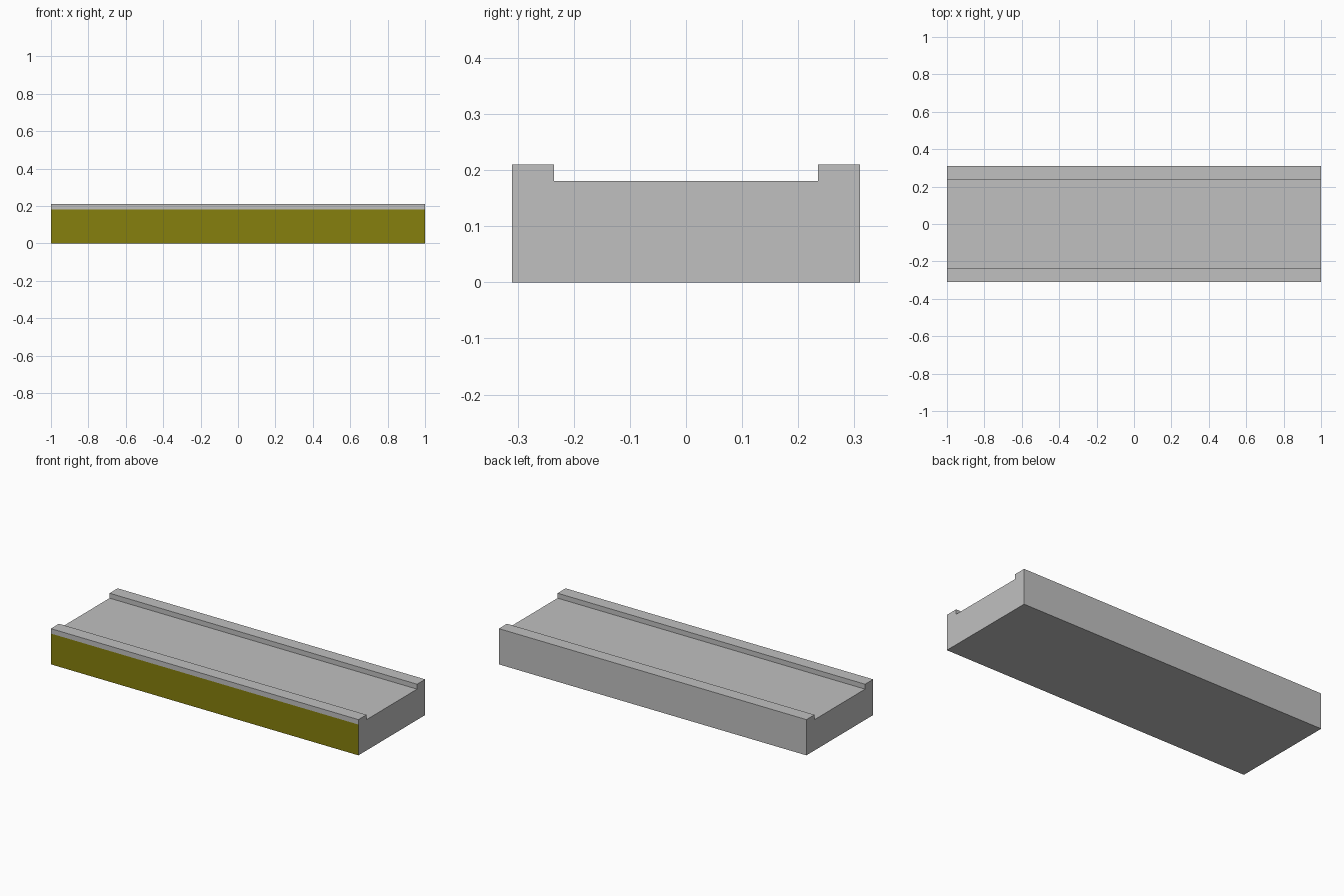
import bpy
import bmesh

if "Cube" in bpy.data.objects:
    bpy.data.objects.remove(bpy.data.objects["Cube"])


def material(name, colour):
    mat = bpy.data.materials.new(name)
    mat.diffuse_color = (*colour, 1.0)
    mat.use_nodes = True
    mat.node_tree.nodes["Principled BSDF"].inputs["Base Color"].default_value = mat.diffuse_color
    return mat


HALF_LENGTH, HALF_WIDTH = 1.0, 0.31
FLOOR, TOP, CURB_INNER = 0.181, 0.21, 0.235

# Channel cross-section in y, z; the extra front point splits off the painted band
profile = [
    (-HALF_WIDTH, 0), (HALF_WIDTH, 0), (HALF_WIDTH, TOP), (CURB_INNER, TOP),
    (CURB_INNER, FLOOR), (-CURB_INNER, FLOOR), (-CURB_INNER, TOP),
    (-HALF_WIDTH, TOP), (-HALF_WIDTH, FLOOR),
]

# Platform slab with raised curbs, extruded along its length
bm = bmesh.new()
end = bm.faces.new([bm.verts.new((-HALF_LENGTH, y, z)) for y, z in profile])
result = bmesh.ops.extrude_face_region(bm, geom=[end], use_keep_orig=True)
moved = [v for v in result["geom"] if isinstance(v, bmesh.types.BMVert)]
bmesh.ops.translate(bm, verts=moved, vec=(2 * HALF_LENGTH, 0, 0))
bmesh.ops.recalc_face_normals(bm, faces=bm.faces)

# Olive band on the front below the curb
for face in bm.faces:
    face.smooth = False
    if face.normal.y < -0.9 and face.calc_center_median().z < FLOOR * 0.6:
        face.material_index = 1

mesh = bpy.data.meshes.new("platform_slab")
bm.to_mesh(mesh)
bm.free()
mesh.materials.append(material("concrete grey", (0.53, 0.53, 0.53)))
mesh.materials.append(material("olive", (0.24, 0.215, 0.004)))
slab = bpy.data.objects.new("platform_slab", mesh)
bpy.context.collection.objects.link(slab)
